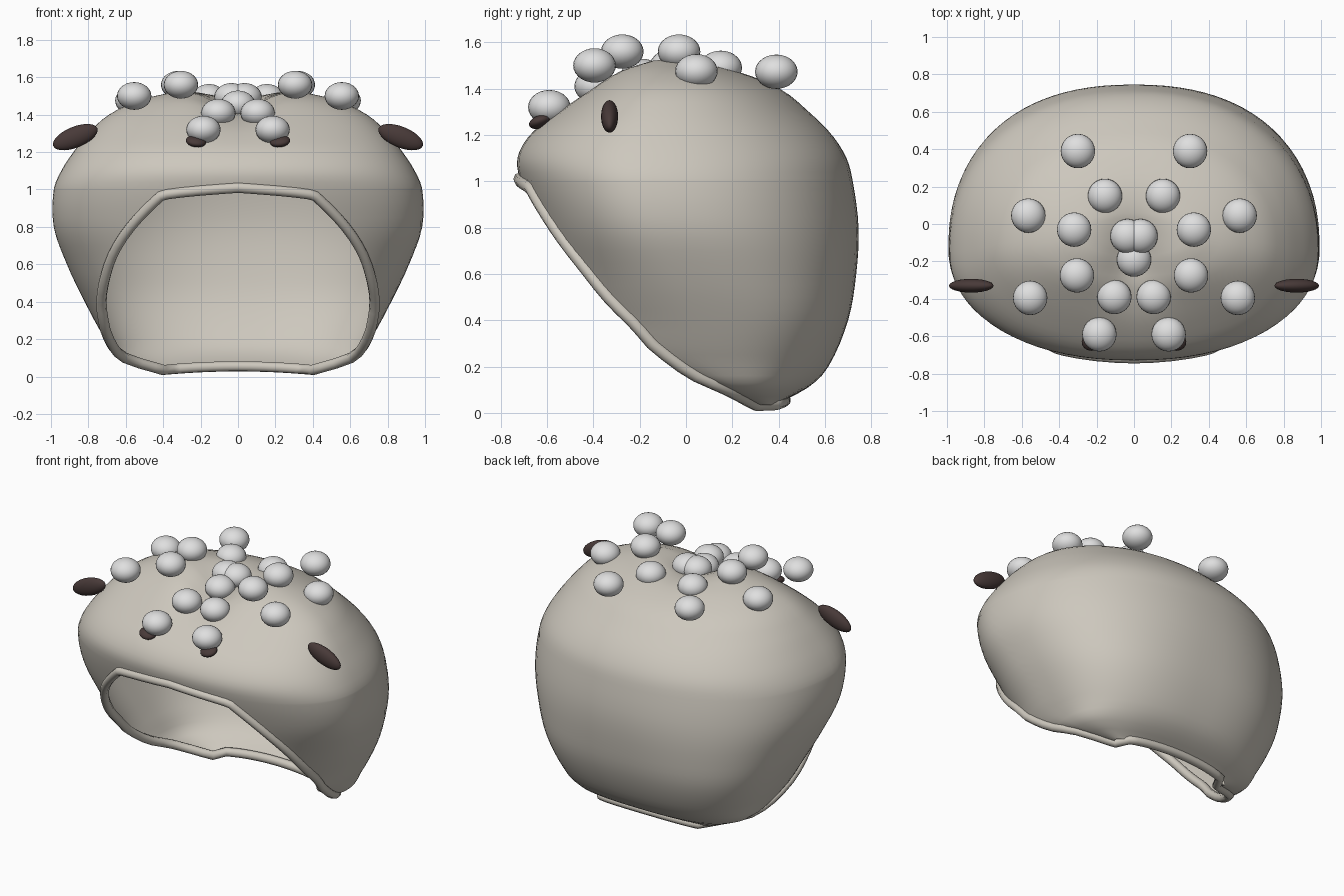
import bpy, bmesh, math
from mathutils import Vector

if "Cube" in bpy.data.objects:
    bpy.data.objects.remove(bpy.data.objects["Cube"])


def material(name, rgb):
    m = bpy.data.materials.new(name)
    m.diffuse_color = (*rgb, 1)
    m.use_nodes = True
    m.node_tree.nodes["Principled BSDF"].inputs["Base Color"].default_value = m.diffuse_color
    return m


BEIGE = material("warm beige", (0.61, 0.575, 0.51))
WHITE = material("soft white", (0.74, 0.74, 0.74))
BROWN = material("dark brown", (0.065, 0.042, 0.040))

# Hood cross-sections: height, half width, y of widest point, back y, front y,
# squareness of the back
BODY = [
    (0.035, 0.43, 0.335, 0.425, 0.26, 2.0),
    (0.10, 0.63, 0.23, 0.525, 0.08, 2.3),
    (0.20, 0.71, 0.14, 0.615, -0.43, 2.5),
    (0.40, 0.82, 0.07, 0.70, -0.53, 2.55),
    (0.60, 0.915, -0.02, 0.735, -0.58, 2.4),
    (0.80, 0.985, -0.10, 0.745, -0.65, 2.25),
    (1.00, 0.985, -0.145, 0.72, -0.715, 2.2),
    (1.10, 0.945, -0.15, 0.693, -0.728, 2.2),
    (1.20, 0.88, -0.14, 0.63, -0.675, 2.15),
    (1.30, 0.80, -0.12, 0.53, -0.56, 2.1),
    (1.40, 0.69, -0.10, 0.405, -0.425, 2.1),
    (1.48, 0.52, -0.08, 0.22, -0.31, 2.1),
    (1.525, 0.33, -0.07, 0.06, -0.20, 2.1),
]
# Face opening: height and half width
RIM = [(0.035, 0.40), (0.10, 0.605), (0.20, 0.69), (0.30, 0.72), (0.41, 0.73),
       (0.53, 0.71), (0.66, 0.665), (0.80, 0.575), (0.95, 0.43), (0.975, 0.38),
       (0.995, 0.20), (1.01, 0.0)]
RIM_TOP, COLS = 1.01, 72
HEIGHTS = ([0.035, 0.05, 0.07, 0.1, 0.13, 0.16] + [0.2 + 0.05 * i for i in range(15)]
           + [0.93, 0.95, 0.965, 0.975, 0.985, 0.995, 1.003, 1.01]
           + [1.04 + 0.03 * i for i in range(14)] + [1.46, 1.48, 1.495, 1.51, 1.525])


def sample(table, z):
    """Smooth interpolation of every column of a table by height."""
    def slope(i, c):
        a, b = table[max(i - 1, 0)], table[min(i + 1, len(table) - 1)]
        return (b[c] - a[c]) / (b[0] - a[0])
    i = max(k for k in range(len(table) - 1) if table[k][0] <= z + 1e-6 or k == 0)
    p, q = table[i], table[i + 1]
    h = q[0] - p[0]
    t = min(max((z - p[0]) / h, 0), 1)
    return [(2 * t ** 3 - 3 * t * t + 1) * p[c] + (t ** 3 - 2 * t * t + t) * h * slope(i, c)
            + (3 * t * t - 2 * t ** 3) * q[c] + (t ** 3 - t * t) * h * slope(i + 1, c)
            for c in range(1, len(p))]


def shaped(x, y, z):
    # valley between the two brow lobes, and the raised middle of the hem
    if z > 1.1:
        z -= 0.11 * math.exp(-(x / 0.16) ** 2 - ((y + 0.18) / 0.24) ** 2)
    z += 0.025 * max(0, 1 - (x / 0.4) ** 2) * max(0, 1 - z / 0.15)
    return Vector((x, y, z))


def ring(z):
    w, yw, back, front, power = sample(BODY, z)
    start = 0
    if z < RIM_TOP - 1e-4:
        start = math.asin(min(max(sample(RIM, z)[0] / w, 0), 0.985) ** 1.1)
    pts = []
    for k in range(COLS + 1):
        a = start + (2 * math.pi - 2 * start) * k / COLS
        s, c = math.sin(a), math.cos(a)
        e = 2 / 2.2 if c > 0 else 2 / power
        x = math.copysign(w * abs(s) ** e, s)
        y = yw + abs(c) ** e * ((front if c > 0 else back) - yw)
        pts.append((x, y, z))
    return pts


# Hood shell, with extra rings shrinking over the crown
raw = [ring(z) for z in HEIGHTS]
crown = raw[-1]
for f in (0.8, 0.6, 0.4, 0.2, 0.0):
    raw.append([(x * f, -0.07 + (y + 0.07) * f, 1.525 + 0.012 * (1 - f * f))
                for x, y, z in crown])
rows = [[shaped(*p) for p in r] for r in raw]
bm = bmesh.new()
grid = [[bm.verts.new(p) for p in r] for r in rows]
for lo, hi in zip(grid, grid[1:]):
    for k in range(COLS):
        bm.faces.new((lo[k + 1], lo[k], hi[k], hi[k + 1]))
bmesh.ops.remove_doubles(bm, verts=bm.verts, dist=0.0005)
bmesh.ops.recalc_face_normals(bm, faces=bm.faces)
top_face = max(bm.faces, key=lambda f: f.calc_center_median().z)
if top_face.normal.z < 0:
    bmesh.ops.reverse_faces(bm, faces=bm.faces)
for f in bm.faces:
    f.smooth = True
mesh = bpy.data.meshes.new("hood_shell")
bm.to_mesh(mesh)
bm.free()
mesh.materials.append(BEIGE)
bpy.context.collection.objects.link(bpy.data.objects.new("hood_shell", mesh))

# Rolled rim around the face opening
n_open = sum(z < RIM_TOP + 1e-4 for z in HEIGHTS)
side = [rows[i][0] for i in range(n_open)]
other = [rows[i][-1] for i in range(n_open)]
hem = [p for p in rows[0][::3] if abs(p.x) < 0.38 and p.y > 0.34]
path = side[::-1] + hem + other[:-1]
curve = bpy.data.curves.new("rim", "CURVE")
curve.dimensions = "3D"
curve.bevel_depth = 0.028
curve.bevel_resolution = 2
line = curve.splines.new("POLY")
line.points.add(len(path) - 1)
for pt, co in zip(line.points, path):
    pt.co = (*co, 1)
line.use_cyclic_u = True
line.use_smooth = True
curve.materials.append(BEIGE)
bpy.context.collection.objects.link(bpy.data.objects.new("rim", curve))


def ellipsoid(name, loc, radii, mat, rot=(0, 0, 0)):
    bpy.ops.mesh.primitive_uv_sphere_add(segments=24, ring_count=14, radius=1,
                                         location=loc, rotation=rot)
    ob = bpy.context.object
    ob.name = name
    ob.scale = radii
    ob.data.materials.append(mat)
    bpy.ops.object.shade_smooth()


# White knobs over the crown, mirrored left and right
KNOBS = [(0.185, -0.59, 1.32), (0.105, -0.39, 1.41), (0.305, -0.275, 1.56),
         (0.555, -0.395, 1.50), (0.32, -0.03, 1.56), (0.565, 0.045, 1.475),
         (0.155, 0.15, 1.49), (0.30, 0.39, 1.473), (0.035, -0.065, 1.495)]
ellipsoid("knob_centre", (0, -0.19, 1.455), (0.092, 0.092, 0.074), WHITE)
for s in (-1, 1):
    for x, y, z in KNOBS:
        ellipsoid("knob", (s * x, y, z), (0.092, 0.092, 0.074), WHITE)
    # Brown side ears and small nostrils
    ellipsoid("ear", (s * 0.87, -0.33, 1.28), (0.127, 0.037, 0.056), BROWN,
              (0, s * math.radians(22), 0))
    ellipsoid("nostril", (s * 0.225, -0.63, 1.257), (0.055, 0.05, 0.027), BROWN,
              (math.radians(20), s * math.radians(-8), 0))
